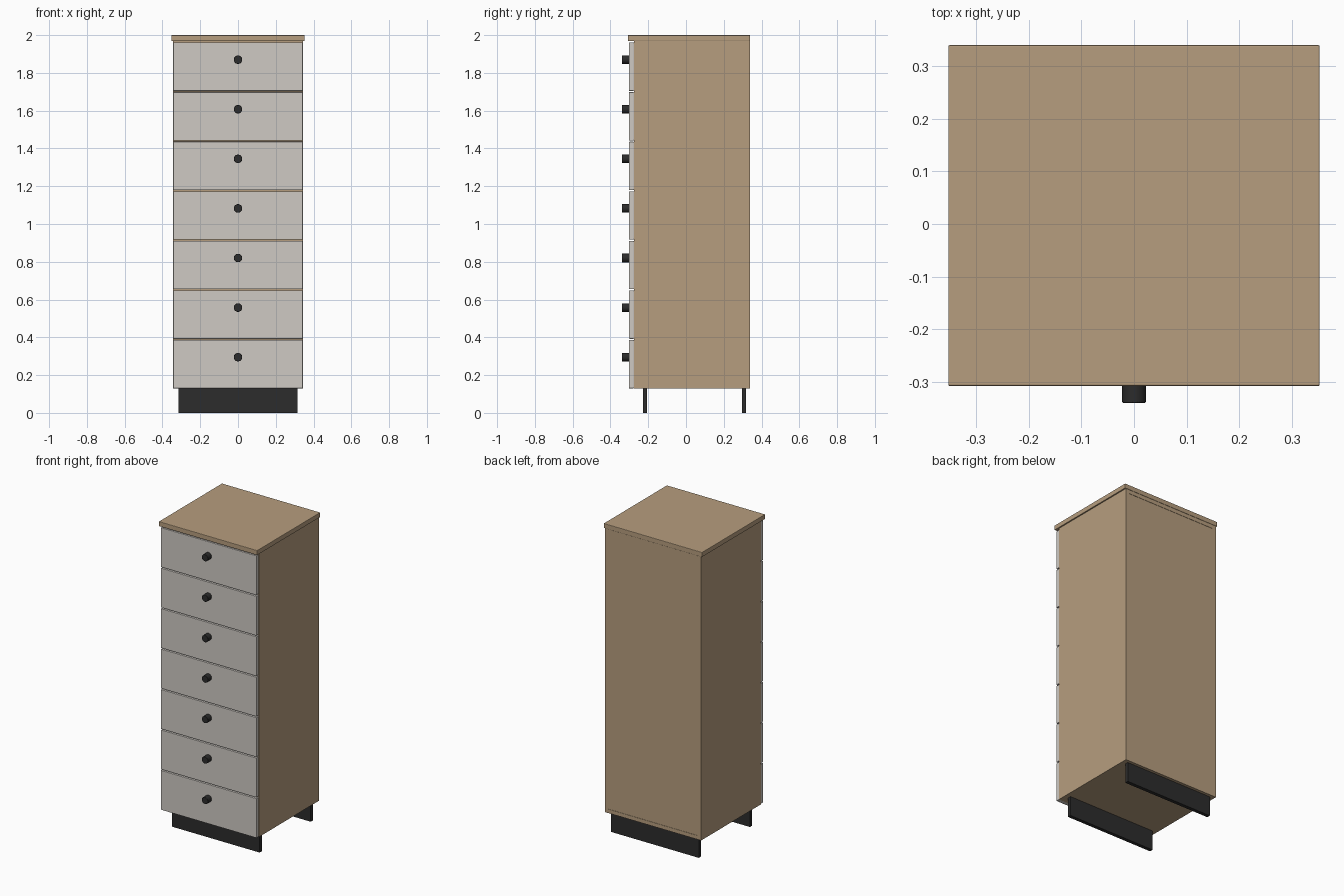
import bpy, math

if "Cube" in bpy.data.objects:
    bpy.data.objects.remove(bpy.data.objects["Cube"])


def material(name, rgb):
    m = bpy.data.materials.new(name)
    m.diffuse_color = (*rgb, 1)
    m.use_nodes = True
    m.node_tree.nodes["Principled BSDF"].inputs["Base Color"].default_value = m.diffuse_color
    return m


WOOD = material("wood", (0.47, 0.34, 0.21))
PAINT = material("pale_paint", (0.62, 0.59, 0.55))
BLACK = material("black", (0.025, 0.025, 0.025))


def bevel(ob, width):
    mod = ob.modifiers.new("bevel", 'BEVEL')
    mod.width, mod.segments, mod.limit_method = width, 2, 'ANGLE'


def box(name, x, y, z, mat, edge=0.0):
    """Box from (min, max) pairs."""
    bpy.ops.mesh.primitive_cube_add(size=1, location=[sum(r) / 2 for r in (x, y, z)])
    ob = bpy.context.object
    ob.name = name
    ob.scale = [r[1] - r[0] for r in (x, y, z)]
    bpy.ops.object.transform_apply(location=False, rotation=False, scale=True)
    ob.data.materials.append(mat)
    if edge:
        bevel(ob, edge)
    return ob


def knob(name, z):
    bpy.ops.mesh.primitive_cylinder_add(vertices=32, radius=0.0225, depth=0.042,
                                        location=(0, -0.319, z),
                                        rotation=(math.pi / 2, 0, 0))
    ob = bpy.context.object
    ob.name = name
    ob.data.materials.append(BLACK)
    bevel(ob, 0.002)
    bpy.ops.object.shade_smooth_by_angle()


W, T = 0.345, 0.025            # half width, panel thickness
FRONT, BACK = -0.275, 0.338
BASE, TOP = 0.128, 1.969

# Carcass panels
for name, s in (("left_side", -1), ("right_side", 1)):
    box(name, sorted((s * W, s * (W - T))), (FRONT, BACK), (BASE, TOP), WOOD)
inner = (-W + T, W - T)
box("bottom_panel", inner, (FRONT, BACK), (BASE, BASE + T), WOOD)
box("upper_panel", inner, (FRONT, BACK), (TOP - T, TOP), WOOD)
box("back_panel", inner, (BACK - 0.014, BACK - 0.002), (BASE + T, TOP - T), WOOD)

# Overhanging top
box("top_board", (-0.353, 0.353), (-0.308, 0.34), (TOP, 2.0), WOOD, 0.003)

# Drawers: front, knob and the rail behind each gap
COUNT, PITCH, GAP = 7, 0.2625, 0.007
for i in range(COUNT):
    z0 = 0.130 + i * PITCH
    box(f"drawer_front_{i + 1}", (-0.343, 0.343), (-0.302, FRONT - 0.001),
        (z0, z0 + PITCH - GAP), PAINT, 0.002)
    knob(f"drawer_knob_{i + 1}", 0.295 + i * PITCH)
    if i:
        box(f"drawer_rail_{i}", inner, (FRONT, FRONT + 0.06),
            (z0 - 0.013, z0 + 0.006), WOOD)

# Recessed plinth boards
for name, y in (("front_plinth", -0.217), ("back_plinth", 0.307)):
    box(name, (-0.315, 0.315), (y - 0.0115, y + 0.0115), (0, BASE), BLACK)
